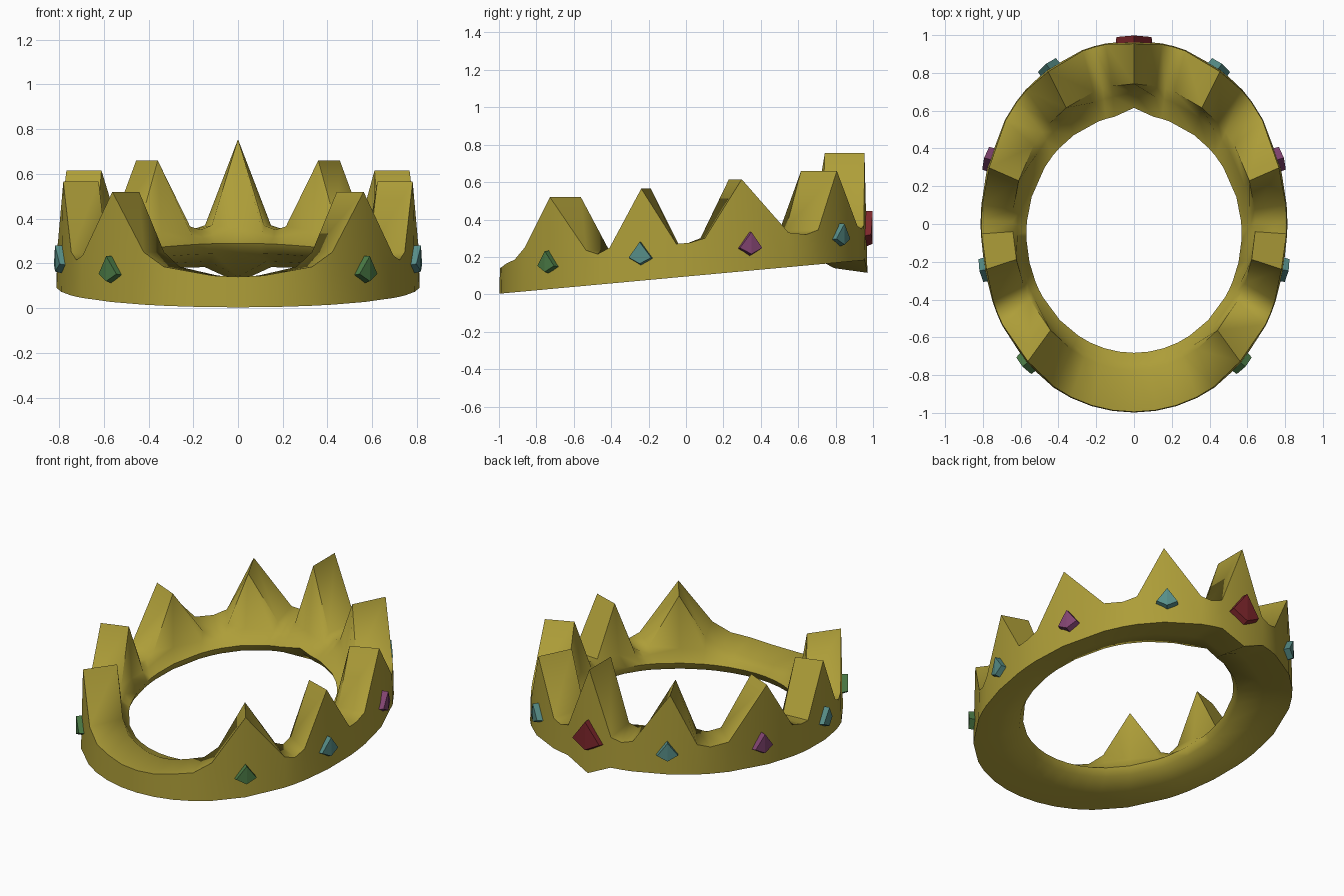
import bpy, bmesh
from math import sin, cos, radians
from mathutils import Vector

cube = bpy.data.objects.get("Cube")
if cube:
    bpy.data.objects.remove(cube, do_unlink=True)


def material(name, rgb):
    m = bpy.data.materials.new(name)
    m.use_nodes = True
    color = (*rgb, 1)
    m.diffuse_color = color
    m.node_tree.nodes["Principled BSDF"].inputs["Base Color"].default_value = color
    return m


gold = material("gold", (0.42, 0.34, 0.04))
green = material("green gem", (0.07, 0.195, 0.06))
teal = material("teal gem", (0.095, 0.27, 0.245))
purple = material("purple gem", (0.23, 0.06, 0.17))
red = material("red gem", (0.21, 0.02, 0.025))


def make_object(name, verts, faces, mat, smooth=False):
    bm = bmesh.new()
    vs = [bm.verts.new(v) for v in verts]
    for f in faces:
        bm.faces.new([vs[i] for i in f])
    bmesh.ops.recalc_face_normals(bm, faces=bm.faces)
    mesh = bpy.data.meshes.new(name)
    bm.to_mesh(mesh)
    bm.free()
    mesh.materials.append(mat)
    obj = bpy.data.objects.new(name, mesh)
    bpy.context.collection.objects.link(obj)
    if smooth:
        bpy.ops.object.select_all(action='DESELECT')
        obj.select_set(True)
        bpy.context.view_layer.objects.active = obj
        bpy.ops.object.shade_smooth_by_angle(angle=radians(62))


def oval(t, a, back, front, y0=0.0):
    """Point on an egg-shaped oval, angle measured from the back."""
    c = cos(radians(t))
    return Vector((a * sin(radians(t)), y0 + (back if c > 0 else front) * c, 0))


def outline(t):
    bulge = 1 + 0.018 * sin(radians(2 * t)) ** 2
    return oval(t, 0.812, 0.97, 0.998) * bulge


# Rim heights from back to front: angle -> height, peaks and valleys
rim = {0: .755, 10.5: .37, 15: .35, 19.5: .365, 34: .66, 44: .345, 49: .32,
       56: .33, 72: .615, 84: .30, 89: .275, 93: .27, 104: .565, 114: .25,
       118: .215, 122: .235, 136.5: .52, 149: .25, 156: .185, 164: .165,
       172: .145, 180: .14}


def section(t, side):
    """Cross-section of the band: wall, rim, inner flare, lip, underside."""
    h = rim[t]
    out = outline(t)
    base_z = 0.005 + 0.092 * (out.y + 0.98)
    lip_z = base_z + 0.105
    lip = oval(t, 0.57, 0.63, 0.63, -0.052)
    if t == 0:                      # small spur under the back peak
        base_z, lip.y = 0.115, 0.615
    top = out * (1 - 0.025 * (h - base_z))
    inner = oval(t, 0.642, 0.742, 0.775)
    flare = inner.lerp(lip, 0.35)
    flare_z = min(lip_z + 0.5 * (h - lip_z), lip_z + 0.07)
    pts = [(out, base_z), (top, h), (inner, h), (flare, flare_z), (lip, lip_z),
           (lip.lerp(out, 0.08), lip_z - 0.045), (out.lerp(lip, 0.5), base_z + 0.025)]
    return [(side * p.x, p.y, z) for p, z in pts]


# Crown band with its peaks
angles = list(rim)
ring = [section(t, 1) for t in angles]
ring += [section(t, -1) for t in reversed(angles[1:-1])]
n, k = len(ring), len(ring[0])
faces = []
for i in range(n):
    a, b = i * k, (i + 1) % n * k
    for j in range(k):
        j2 = (j + 1) % k
        faces.append((a + j, a + j2, b + j2, b + j))
make_object("crown_band", [v for s in ring for v in s], faces, gold, True)


# Kite-shaped gems set into the outer wall, tapering at the lower point
def gem(name, t, z, size, mat, side=1):
    p = outline(t)
    p.z = z
    p.x *= side
    normal = Vector((p.x / 0.66, p.y / 0.95, 0)).normalized()
    across = Vector((-normal.y, normal.x, 0))
    back = [(0, 1.08), (-1, -0.32), (0, -0.95), (1, -0.32)]
    front = [(0, 1.05), (-0.93, -0.2), (0, -0.7), (0.93, -0.2)]
    verts = []
    for depth, ridge, kite in ((-0.035, 0, back), (0.02, 0.008, front)):
        for u, w in kite:
            d = depth + (ridge if u == 0 else 0)
            verts.append(p + across * u * size + Vector((0, 0, w * size)) + normal * d)
    sides = [(i, (i + 1) % 4, (i + 1) % 4 + 4, i + 4) for i in range(4)]
    make_object(name, verts, sides + [(0, 1, 2, 3), (4, 5, 6), (4, 6, 7)], mat)


gem("back_gem", 0, 0.34, 0.1, red)
for side, label in ((1, "left"), (-1, "right")):
    gem(label + "_rear_gem", 33, 0.31, 0.064, teal, side)
    gem(label + "_rear_side_gem", 69.5, 0.262, 0.067, purple, side)
    gem(label + "_front_side_gem", 104, 0.21, 0.066, teal, side)
    gem(label + "_front_gem", 136.5, 0.165, 0.064, green, side)
